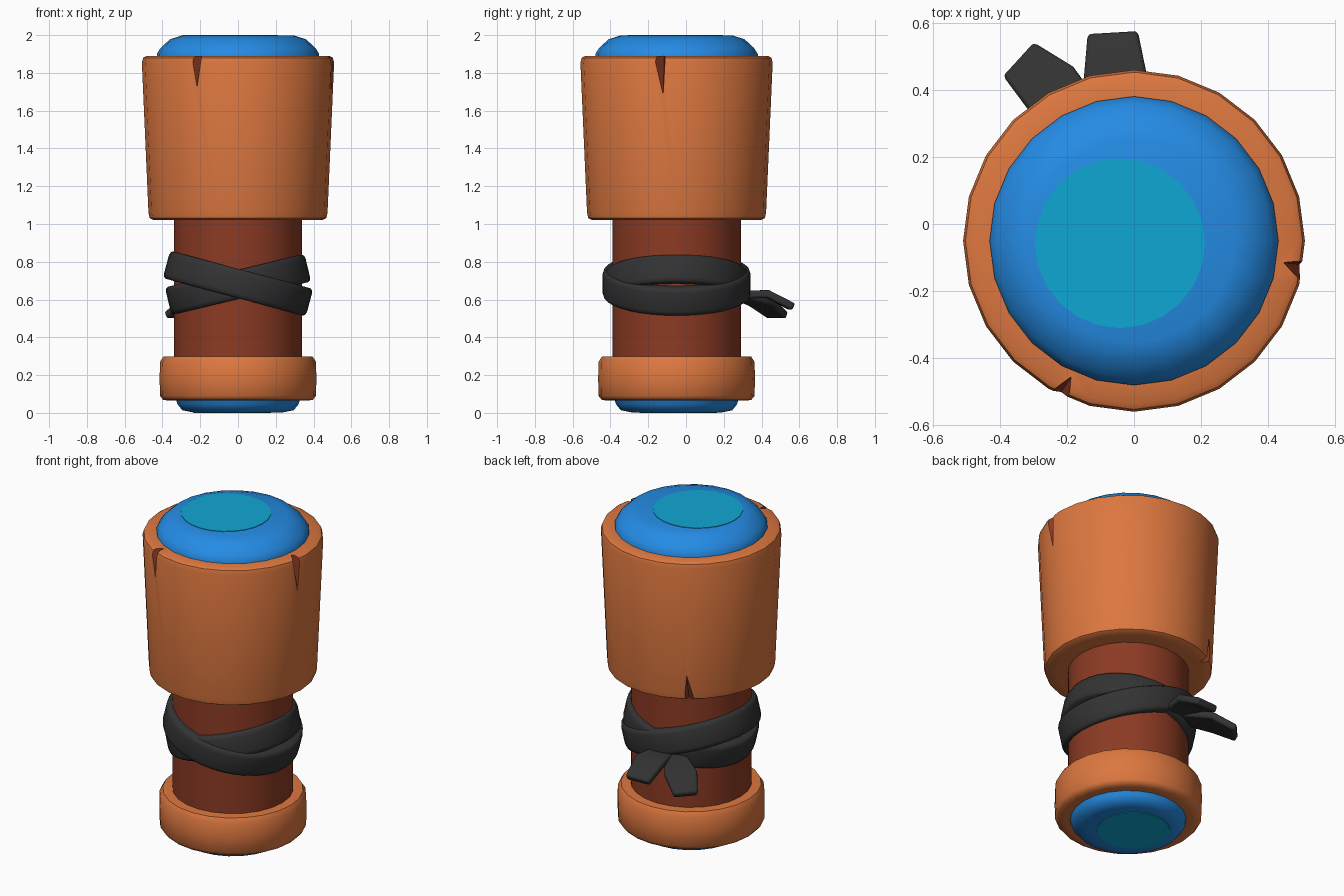
import bpy, bmesh, math
from mathutils import Vector, Matrix

if "Cube" in bpy.data.objects:
    bpy.data.objects.remove(bpy.data.objects["Cube"])

CY = -0.05  # y of the main axis


def mat(name, rgb):
    m = bpy.data.materials.new(name)
    m.diffuse_color = (*rgb, 1)
    m.use_nodes = True
    m.node_tree.nodes["Principled BSDF"].inputs["Base Color"].default_value = m.diffuse_color
    return m


ORANGE = mat("orange wood", (0.72, 0.185, 0.05))
BROWN = mat("dark brown wood", (0.26, 0.043, 0.017))
BLACK = mat("black cloth", (0.033, 0.033, 0.033))
BLUE = mat("blue", (0.018, 0.26, 0.78))
CYAN = mat("cyan", (0.005, 0.39, 0.66))


def finish(bm, name, mats, angle=40):
    bmesh.ops.recalc_face_normals(bm, faces=bm.faces)
    me = bpy.data.meshes.new(name)
    bm.to_mesh(me)
    bm.free()
    ob = bpy.data.objects.new(name, me)
    bpy.context.collection.objects.link(ob)
    for m in mats:
        me.materials.append(m)
    smooth(ob, angle)
    return ob


def activate(ob):
    bpy.ops.object.select_all(action='DESELECT')
    ob.select_set(True)
    bpy.context.view_layer.objects.active = ob


def smooth(ob, angle):
    activate(ob)
    bpy.ops.object.shade_smooth_by_angle(angle=math.radians(angle))


def lathe(name, profile, mats, cx=0, cy=CY, n=24, matrix=None, closed=False, angle=40):
    """Spin (radius, z) points around z; caps the ends, or joins them if closed."""
    bm = bmesh.new()
    rings = [[bm.verts.new((r * math.cos(2 * math.pi * i / n), r * math.sin(2 * math.pi * i / n), z))
              for i in range(n)] for r, z in profile]
    pairs = list(zip(rings, rings[1:]))
    if closed:
        pairs.append((rings[-1], rings[0]))
    else:
        bm.faces.new(rings[0])
        bm.faces.new(rings[-1])
    for a, b in pairs:
        for i in range(n):
            j = (i + 1) % n
            bm.faces.new((a[i], a[j], b[j], b[i]))
    if matrix:
        bm.transform(matrix)
    bm.transform(Matrix.Translation((cx, cy, 0)))
    return finish(bm, name, mats, angle)


# Handle and lower ring
lathe("handle", [(0.34, 0.2), (0.34, 1.06)], [BROWN])
lathe("base_ring", [(0.36, 0.065), (0.395, 0.068), (0.413, 0.09), (0.415, 0.18),
                    (0.413, 0.27), (0.395, 0.298), (0.33, 0.30)], [ORANGE], angle=50)

# Blue caps with offset cyan spots
lathe("top_cap", [(0.43, 1.86), (0.43, 1.90), (0.41, 1.932), (0.36, 1.978), (0.30, 1.997)], [BLUE], angle=60)
lathe("bottom_cap", [(0.24, 0.003), (0.295, 0.014), (0.32, 0.045), (0.335, 0.09)], [BLUE], angle=60)
lathe("top_spot", [(0.253, 1.995), (0.253, 2.0)], [CYAN], cx=-0.042, cy=-0.057)
lathe("bottom_spot", [(0.205, 0.0), (0.205, 0.005)], [CYAN], cx=-0.03, cy=-0.04)

# Mallet head
head = lathe("head", [(0.40, 1.02), (0.45, 1.022), (0.468, 1.032), (0.474, 1.06), (0.509, 1.855),
                      (0.502, 1.88), (0.485, 1.89), (0.40, 1.89)], [ORANGE, BROWN], angle=50)


# Split cracks: wedge cutters given by azimuth, open end z, tip z, half width, tip shift
def crack(azimuth, z_open, z_tip, half, shift, inner, apex):
    a = math.radians(azimuth)
    out, side = Vector((math.cos(a), math.sin(a), 0)), Vector((-math.sin(a), math.cos(a), 0))
    pts = [(0.56, -half, z_open), (0.56, half, z_open), (inner, apex, z_open), (0.52, shift, z_tip)]
    bm = bmesh.new()
    v = [bm.verts.new(out * r + side * s + Vector((0, CY, z))) for r, s, z in pts]
    for f in ((0, 1, 2), (0, 1, 3), (1, 2, 3), (2, 0, 3)):
        bm.faces.new([v[i] for i in f]).material_index = 1
    cutter = finish(bm, "crack_cutter", [ORANGE, BROWN], 0)
    cutter.hide_render = True
    mod = head.modifiers.new("crack", 'BOOLEAN')
    mod.operation = 'DIFFERENCE'
    mod.solver = 'EXACT'
    mod.object = cutter
    activate(head)
    bpy.ops.object.modifier_apply(modifier=mod.name)
    bpy.data.objects.remove(cutter)


crack(244, 1.91, 1.66, 0.055, 0.0, 0.44, 0.01)
crack(-11.5, 1.91, 1.58, 0.06, 0.03, 0.445, 0.025)
crack(125, 1.00, 1.30, 0.085, -0.035, 0.41, -0.01)
smooth(head, 35)


# Two crossed cloth wraps
def wrap(name, outer, z, tilt, h=0.075):
    b = 0.016
    prof = [(0.325, -h), (outer - b, -h), (outer - b * 0.3, -h + b * 0.5), (outer, -h + b * 1.6),
            (outer, h - b * 1.6), (outer - b * 0.3, h - b * 0.5), (outer - b, h), (0.325, h)]
    m = Matrix.Translation((0, 0, z)) @ Matrix.Rotation(math.radians(tilt), 4, 'Y')
    lathe(name, prof, [BLACK], n=36, matrix=m, closed=True, angle=50)


wrap("wrap_over", 0.392, 0.685, 15)
wrap("wrap_under", 0.38, 0.68, -13.5)


# Loose cloth ends at the back: flat strips along a path of (point, half width)
def tail(name, path, thick=0.042):
    bm = bmesh.new()
    pts = [Vector(p) for p, _ in path]
    rings = []
    for i, (_, w) in enumerate(path):
        t = (pts[min(i + 1, len(pts) - 1)] - pts[max(i - 1, 0)]).normalized()
        s = t.cross(Vector((0, 0, 1))).normalized()
        u = s.cross(t) * thick / 2
        rings.append([bm.verts.new(pts[i] + s * w * a + u * b)
                      for a, b in ((-1, -1), (1, -1), (1, 1), (-1, 1))])
    for a, b in zip(rings, rings[1:]):
        for i in range(4):
            j = (i + 1) % 4
            bm.faces.new((a[i], a[j], b[j], b[i]))
    bm.faces.new(rings[0])
    bm.faces.new(rings[-1])
    ob = finish(bm, name, [BLACK], 50)
    mod = ob.modifiers.new("bevel", 'BEVEL')
    mod.width = 0.012
    mod.segments = 2


tail("tail_back", [((-0.05, 0.29, 0.625), 0.07), ((-0.055, 0.43, 0.63), 0.095), ((-0.063, 0.565, 0.56), 0.075)])
tail("tail_side", [((-0.12, 0.285, 0.625), 0.06), ((-0.245, 0.40, 0.585), 0.093), ((-0.34, 0.487, 0.515), 0.068)])
